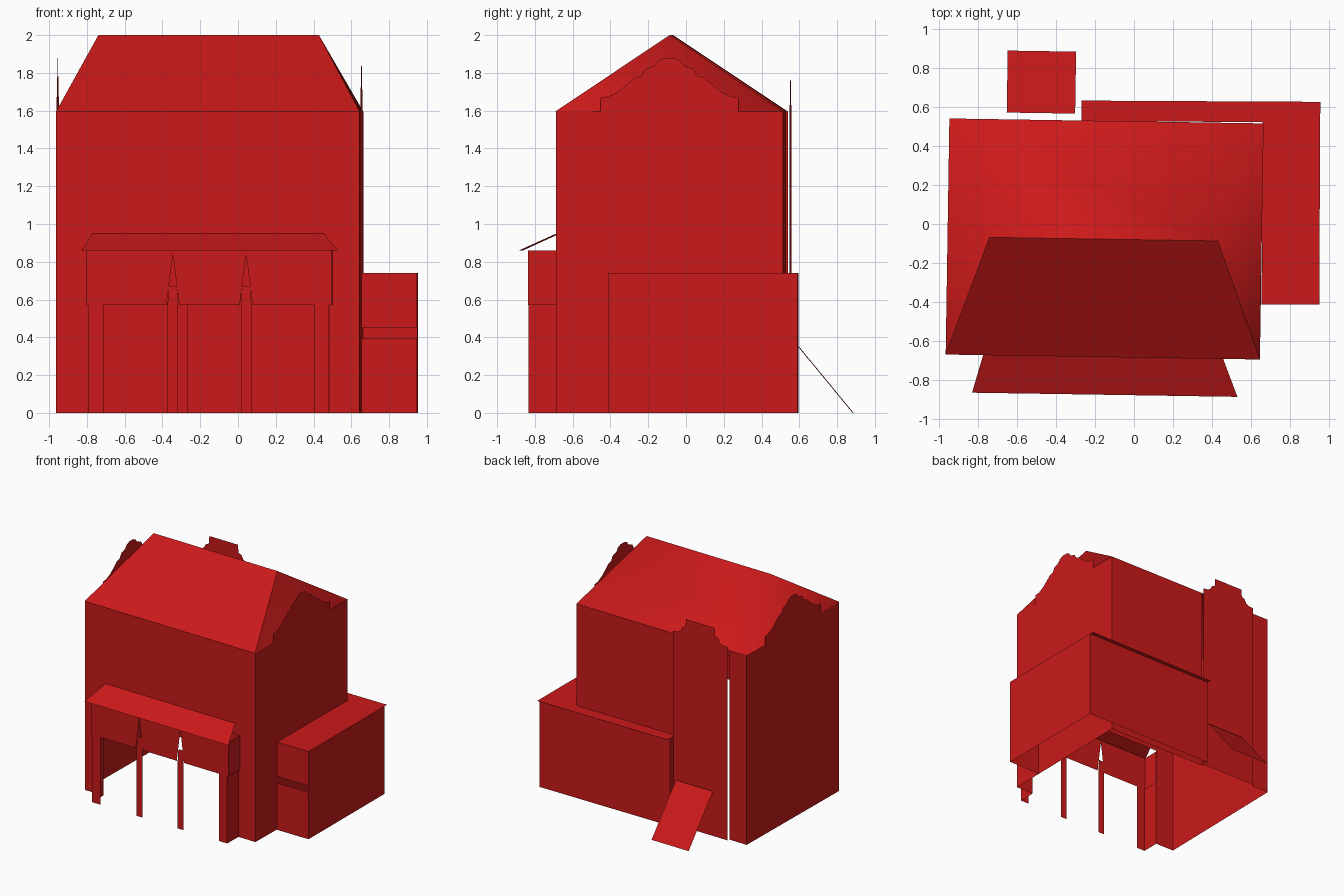
import bpy, bmesh, math
from mathutils import Vector

if "Cube" in bpy.data.objects:
    bpy.data.objects.remove(bpy.data.objects["Cube"])

red = bpy.data.materials.new("red_paint")
red.diffuse_color = (0.6, 0.01, 0.01, 1)
red.use_nodes = True
red.node_tree.nodes["Principled BSDF"].inputs["Base Color"].default_value = red.diffuse_color
SKEW = math.radians(-0.9)      # the building sits slightly turned


def sheet(name, faces, rot=SKEW, smooth=False):
    """Thin surfaces; faces = [(points, outward direction), ...]"""
    bm = bmesh.new()
    shared = {}
    for pts, out in faces:
        vs = []
        for p in pts:
            key = tuple(round(c, 4) for c in p)
            if key not in shared:
                shared[key] = bm.verts.new(p)
            vs.append(shared[key])
        f = bm.faces.new(vs)
        f.smooth = smooth
        f.normal_update()
        if f.normal.dot(Vector(out)) < 0:
            f.normal_flip()
    me = bpy.data.meshes.new(name)
    bm.to_mesh(me)
    bm.free()
    me.materials.append(red)
    ob = bpy.data.objects.new(name, me)
    ob.rotation_euler.z = rot
    bpy.context.collection.objects.link(ob)
    return ob


def on_x(x, outline, side):     # outline in (y, z)
    return [(x, a, b) for a, b in outline], (side, 0, 0)


def on_y(y, outline, side):     # outline in (x, z)
    return [(a, y, b) for a, b in outline], (0, side, 0)


def rect(a0, a1, b0, b1):
    return [(a0, b0), (a1, b0), (a1, b1), (a0, b1)]


def symmetric(half, mid):       # mirror a half outline about a centre line
    return half + [(2 * mid - a, b) for a, b in reversed(half)]


L, R, F, B, EAVE = -0.953, 0.655, -0.678, 0.525, 1.595
OL, OR = -0.78, 0.495           # arcade opening
DL, DR = -0.79, -0.275          # rear opening

# Side walls with curved gables
gable = symmetric([(F, 0), (F, EAVE), (-0.442, EAVE), (-0.442, 1.67), (-0.40, 1.675),
                   (-0.35, 1.70), (-0.30, 1.74), (-0.26, 1.775), (-0.225, 1.785),
                   (-0.205, 1.82), (-0.155, 1.838), (-0.135, 1.865), (-0.10, 1.88)],
                  (F + B) / 2)
sheet("left_gable_wall", [on_x(L, gable, -1)])
sheet("right_gable_wall", [on_x(R, gable, 1)])

# Front wall around the arcade opening, rear wall around the rear opening
sheet("front_wall", [on_y(F, [(L, 0), (OL, 0), (OL, 0.86), (OR, 0.86), (OR, 0),
                              (R, 0), (R, EAVE), (L, EAVE)], -1)])
sheet("rear_wall", [on_y(B, rect(L, DL, 0, EAVE), 1), on_y(B, rect(DR, R, 0, EAVE), 1)])

# Rear panel with shaped top, standing just off the wall
top = symmetric([(-0.785, 0), (-0.785, 1.63), (-0.74, 1.635), (-0.715, 1.65), (-0.70, 1.68),
                 (-0.67, 1.695), (-0.665, 1.76)], -0.53)
sheet("rear_shaped_panel", [on_y(0.545, top, 1)])

# Hip roof: flat front slope, softly shaded rear and ends
RY = -0.08
r0, r1 = (-0.738, RY, 2.0), (0.43, RY, 2.0)
fl, fr, bl, br = (L, F - .005, EAVE), (R, F - .005, EAVE), (L, B, EAVE), (R, B, EAVE)
up = (0, 0, 1)
sheet("roof_front_slope", [([fl, fr, r1, r0], up)])
sheet("roof_rear_slopes", [([bl, br, r1, r0], up), ([fr, br, r1], up), ([fl, bl, r0], up)],
      smooth=True)

# Arcade: fascia with narrow pointed notches, side returns, legs and columns
AY = -0.825
cols = (-0.332, 0.056)
outline = [(-0.788, 0.57)]
for c in cols:
    outline += [(c - 0.034, 0.57), (c, 0.84), (c + 0.034, 0.57)]
outline += [(0.51, 0.57), (0.51, 0.86), (-0.788, 0.86)]
sheet("arcade_fascia", [on_y(AY - 0.004, outline, -1),
                        on_x(-0.788, rect(AY - 0.004, F, 0.57, 0.86), -1),
                        on_x(0.51, rect(AY - 0.004, F, 0.57, 0.86), 1)])
sheet("arcade_legs", [on_y(AY, rect(OL, -0.70, 0, 0.57), -1),
                      on_y(AY, rect(0.417, OR, 0, 0.57), -1),
                      on_x(OL, rect(AY, F, 0, 0.57), -1),
                      on_x(OR, rect(AY, F, 0, 0.57), 1)])
for i, c in enumerate(cols):
    sheet(f"arcade_column_{i + 1}", [on_y(AY, rect(c - 0.028, c + 0.028, 0, 0.57), -1),
                                     on_y(AY, [(c - 0.028, 0.57), (c + 0.028, 0.57),
                                               (c + 0.022, 0.67), (c - 0.022, 0.67)], -1)])
sheet("arcade_awning", [([(-0.815, -0.876, 0.86), (0.543, -0.876, 0.86),
                          (0.465, F, 0.95), (-0.76, F, 0.95)], up)])

# Annex wrapping the right and rear, with a slit in its front wall
AL, AR, AF, AB, H = -0.272, 0.95, -0.408, 0.594, 0.74
turn = math.radians(-0.3)
sheet("annex_walls", [on_x(AR, rect(AF, AB, 0, H), 1),
                      on_y(AB, rect(AL, AR, 0, H), 1),
                      on_x(AL, rect(B, AB, 0, H), -1),
                      on_y(AF, rect(R, AR, 0, 0.395), -1),
                      on_y(AF, rect(R, AR, 0.45, H), -1)], turn)
sheet("annex_roof", [([(R, AF, H), (AR, AF, H), (AR, 0.63, H), (AL, 0.63, H),
                       (AL, B, H), (R, B, H)], up)], turn)

# Rear ramp
sheet("rear_ramp", [([(-0.66, 0.56, 0.385), (-0.31, 0.56, 0.385),
                      (-0.31, 0.877, 0), (-0.66, 0.877, 0)], up)])
